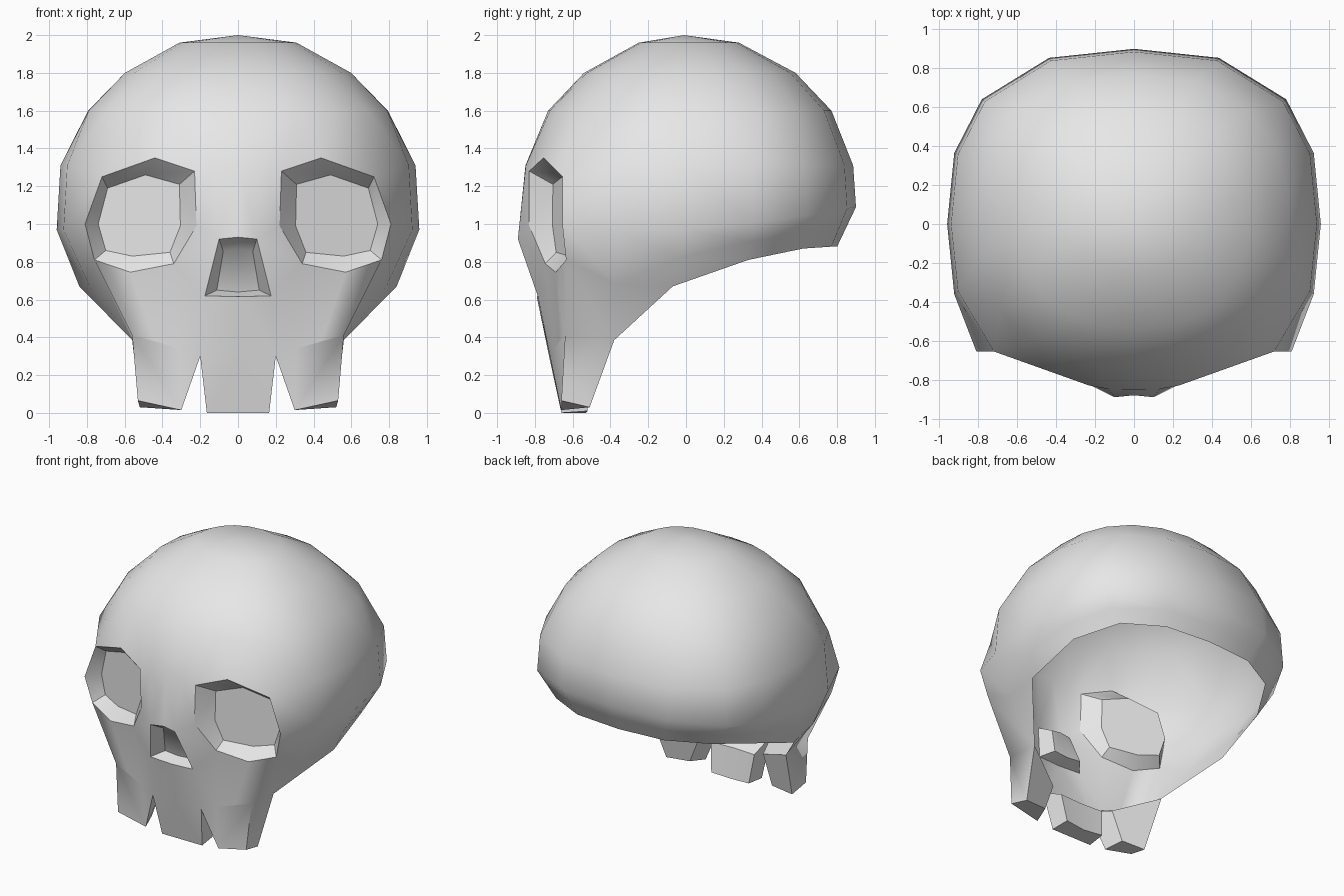
import bpy, bmesh, math
from mathutils import Vector

cube = bpy.data.objects.get("Cube")
if cube:
    bpy.data.objects.remove(cube)

bone = bpy.data.materials.new("bone_grey")
bone.use_nodes = True
bone.diffuse_color = (0.8, 0.8, 0.8, 1)
bone.node_tree.nodes["Principled BSDF"].inputs["Base Color"].default_value = (0.8, 0.8, 0.8, 1)

bm = bmesh.new()


def vert(p):
    return bm.verts.new(p)


def power(v, e):
    return math.copysign(abs(v) ** e, v)


def face(*vs):
    return bm.faces.new(vs)


def bridge(outer, inner, closed):
    """Walls between two loops of equal length."""
    n = len(outer)
    for i in range(n if closed else n - 1):
        k = (i + 1) % n
        face(outer[i], outer[k], inner[k], inner[i])


# Columns run from the front centre to the back centre (half skull only)
LAST = 10
face_angles = [0, 4.5, 9, 22, 45, 72, 90, 108, 130, 159, 180]

# Dome rings: height, half width, front reach, back reach
rings = [(1.96, .31, .25, .28), (1.8, .6, .54, .58), (1.6, .8, .73, .77),
         (1.31, .94, .85, .885), (.97, .96, .89, .9)]


def ring_point(i, ring):
    z, width, front, back = ring
    k = min(1, max(0, (z - 1.31) / .65))
    a = math.radians(face_angles[i] * (1 - k) + 18 * i * k)
    e = 2 / (2.6 - .5 * k)
    c = math.cos(a)
    if z < 1:
        z += .12 * max(0, -c)
    x = width * power(max(0, math.sin(a)), e) if i < LAST else 0
    return Vector((x, -power(c, e) * (front if c > 0 else back), z))


grid = [[ring_point(i, r) for i in range(LAST + 1)] for r in rings]
brow, mid = grid[-2], grid[-1]

# Brow and mid rows follow the eye and nose openings
brow[2:5] = [(.23, -.83, 1.28), (.44, -.755, 1.35), (.72, -.655, 1.25)]
mid[0:5] = [(0, -.88, .93), (.1, -.89, .92), (.22, -.83, .99), (.5, -.73, 1), (.81, -.655, 1)]

# Lower rim: mouth line, jaw corner, then the open underside
rim = [(0, -.725, .3), (.2, -.72, .3), (.31, -.7, .34), (.44, -.67, .38), (.56, -.64, .41),
       (.56, -.38, .385), (.84, -.07, .67), (.81, .33, .81), (.64, .62, .87), (.36, .77, .88),
       (0, .8, .88)]
cheek = [(0, -.79, .615), (.175, -.785, .62), (.34, -.745, .79), (.57, -.69, .745),
         (.76, -.635, .81), (.79, -.37, .68)]
cheek += [(Vector(a) + Vector(b)) / 2 for a, b in zip(mid[6:], rim[6:])]
grid += [cheek, rim]

# Shell surface, leaving the eye and nose openings free
rows = [[vert(p) for p in row] for row in grid]
BROW, MID, CHEEK = 3, 4, 5
pole = vert((0, -.01, 2))
for i in range(LAST):
    face(pole, rows[0][i], rows[0][i + 1])
    for r in range(len(rows) - 1):
        eye = r in (BROW, MID) and i in (2, 3)
        nose = r == MID and i == 0
        if not (eye or nose):
            face(rows[r][i], rows[r + 1][i], rows[r + 1][i + 1], rows[r][i + 1])

# Eye socket with a flat, outward-turned back
top, middle, low = rows[BROW], rows[MID], rows[CHEEK]
eye_edge = [top[2], top[3], top[4], middle[4], low[4], low[3], low[2], middle[2]]
eye_back = [(.31, 1.21), (.49, 1.26), (.69, 1.19), (.74, 1), (.7, .86), (.56, .83),
            (.36, .85), (.305, .99)]
eye_back = [vert((x, -.705 + .35 * (x - .31), z)) for x, z in eye_back]
bridge(eye_edge, eye_back, True)
face(*eye_back)
bm.verts.remove(middle[3])

# Nose hollow
nose_edge = [middle[0], middle[1], low[1], low[0]]
nose_back = [vert(p) for p in [(0, -.77, .865), (.078, -.77, .855), (.112, -.7, .65), (0, -.7, .64)]]
bridge(nose_edge, nose_back, False)
face(*nose_back)

# Middle tooth (half)
mouth = rows[-1]
front = [vert((0, -.66, 0)), vert((.165, -.66, 0))]
back = [vert((0, -.53, 0)), vert((.155, -.52, .01))]
root = [vert((0, -.56, .22)), vert((.18, -.55, .22))]
face(mouth[0], front[0], front[1], mouth[1])
face(front[0], back[0], back[1], front[1])
face(back[0], root[0], root[1], back[1])
face(mouth[1], front[1], back[1], root[1])

# Side tooth
fi, fo = vert((.3, -.66, .015)), vert((.53, -.66, .065))
bi, bo = vert((.34, -.53, .04)), vert((.52, -.51, .03))
inner = vert((.26, -.54, .25))
jaw = mouth[5]
face(mouth[1], fi, fo, mouth[4], mouth[3], mouth[2])
face(mouth[4], fo, bo, jaw)
face(jaw, bo, bi, inner)
face(inner, bi, fi, mouth[1])
face(fi, bi, bo, fo)

# Consistent outward normals
bmesh.ops.recalc_face_normals(bm, faces=bm.faces)
bm.normal_update()
if pole.link_faces[0].normal.z < 0:
    bmesh.ops.reverse_faces(bm, faces=bm.faces)

# Closing ledges behind the teeth, on their own vertices
for loop in ([mouth[0], mouth[1], root[1], root[0]], mouth[1:6] + [inner]):
    face(*[vert(v.co) for v in loop])

# Smooth shading with sharp creases
bm.normal_update()
for f in bm.faces:
    f.smooth = True
for e in bm.edges:
    if len(e.link_faces) == 2:
        e.smooth = e.calc_face_angle() < math.radians(36)
for a, b in ((nose_back[0], nose_back[1]), (low[4], mouth[4]), (low[4], low[5])):
    edge = bm.edges.get((a, b))
    if edge:
        edge.smooth = True

mesh = bpy.data.meshes.new("skull")
bm.to_mesh(mesh)
bm.free()
mesh.materials.append(bone)
skull = bpy.data.objects.new("skull", mesh)
bpy.context.collection.objects.link(skull)
mirror = skull.modifiers.new("mirror", 'MIRROR')
mirror.use_clip = True
mirror.merge_threshold = .001
